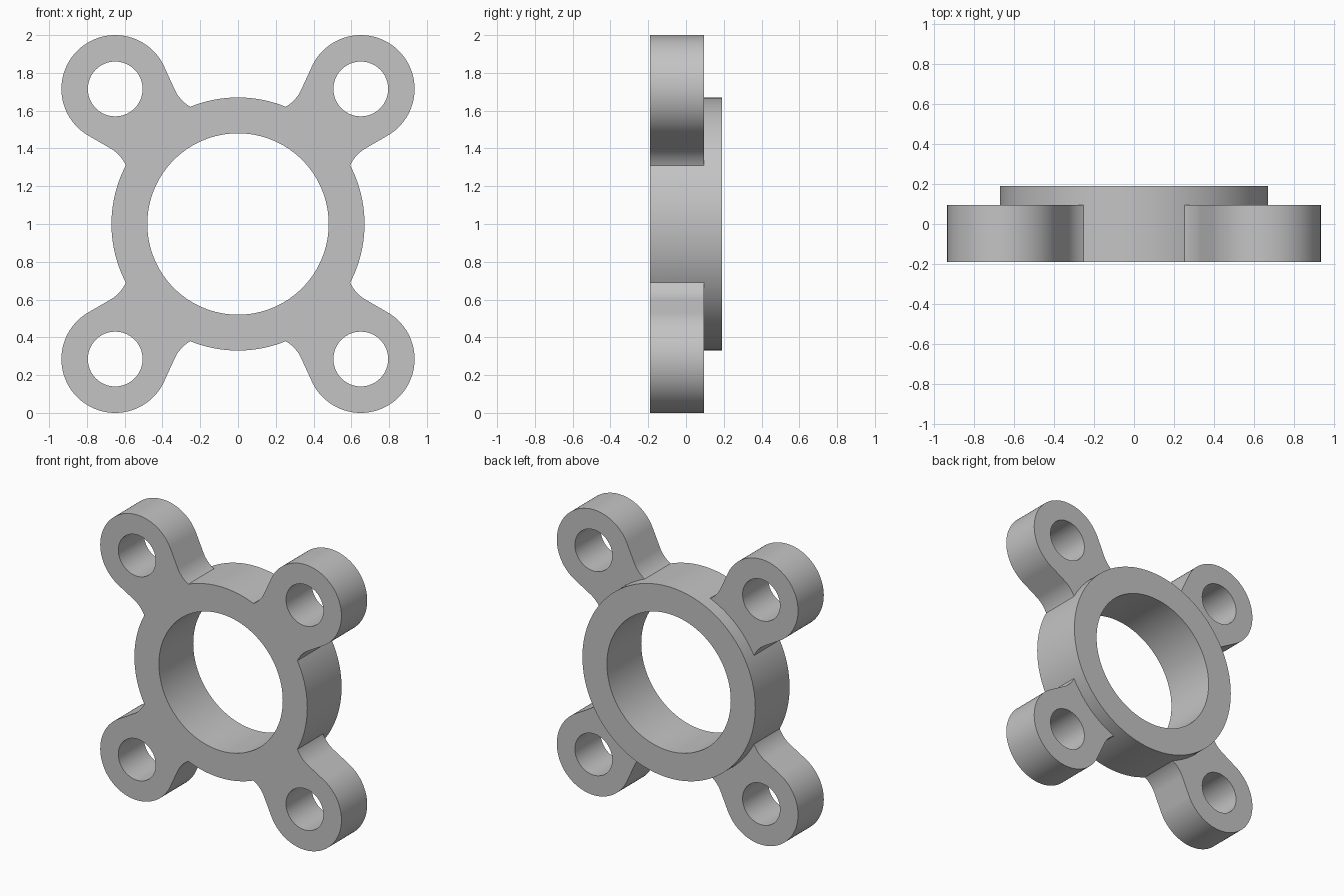
import bpy, bmesh
from math import sin, cos, pi, atan, atan2, hypot

cube = bpy.data.objects.get("Cube")
if cube:
    bpy.data.objects.remove(cube, do_unlink=True)

FRONT, BACK, LUG_BACK = -0.19, 0.19, 0.095
RING_R, BORE_R = 0.67, 0.48
LUG_R, HOLE_R = 0.285, 0.145
LUG_X, LUG_Z = 0.65, 0.715
CENTRE_Z = 1.0

grey = bpy.data.materials.new("grey metal")
grey.use_nodes = True
grey.diffuse_color = (0.55, 0.55, 0.55, 1)
grey.node_tree.nodes["Principled BSDF"].inputs["Base Color"].default_value = grey.diffuse_color


def arc(cx, cz, r, start, end, steps):
    return [(cx + r * cos(start + (end - start) * i / steps),
             cz + r * sin(start + (end - start) * i / steps)) for i in range(steps + 1)]


def circle(cx, cz, r, steps=96):
    return arc(cx, cz, r, 0, 2 * pi, steps)[:-1]


def make_prisms(name, outlines, y0, y1):
    """Extrude closed x-z outlines along y into one object."""
    bm = bmesh.new()
    for outline in outlines:
        face = bm.faces.new([bm.verts.new((x, y0, CENTRE_Z + z)) for x, z in outline])
        new = bmesh.ops.extrude_face_region(bm, geom=[face])["geom"]
        moved = [v for v in new if isinstance(v, bmesh.types.BMVert)]
        bmesh.ops.translate(bm, verts=moved, vec=(0, y1 - y0, 0))
    bmesh.ops.recalc_face_normals(bm, faces=bm.faces)
    mesh = bpy.data.meshes.new(name)
    bm.to_mesh(mesh)
    bm.free()
    mesh.materials.append(grey)
    obj = bpy.data.objects.new(name, mesh)
    bpy.context.collection.objects.link(obj)
    return obj


# Lug outline: rounded end, straight flanks and filleted neck, along its own axis
reach = hypot(LUG_X, LUG_Z)
slope = atan(0.3)
fillet_u, fillet_v, fillet_r = 0.69, 0.421, 0.2
neck = arc(fillet_u, fillet_v, fillet_r, -pi / 2 - 0.34, -pi / 2 + slope, 12)
half = [(0.57, 0.22)] + neck
tip = arc(reach, 0, LUG_R, pi / 2 + slope, -pi / 2 - slope, 64)
profile = half + tip + [(u, -v) for u, v in reversed(half)]


def place(points, sx, sz):
    a = atan2(sz * LUG_Z, sx * LUG_X)
    return [(u * cos(a) - v * sin(a), u * sin(a) + v * cos(a)) for u, v in points]


corners = [(sx, sz) for sx in (-1, 1) for sz in (-1, 1)]

# Central ring, corner lugs and the bores through them
body = make_prisms("ring_flange", [circle(0, 0, RING_R, 128)], FRONT, BACK)
lugs = make_prisms("corner_lugs", [place(profile, *c) for c in corners], FRONT, LUG_BACK)
bores = make_prisms("bore_cutters",
                    [circle(0, 0, BORE_R, 128)]
                    + [circle(sx * LUG_X, sz * LUG_Z, HOLE_R, 64) for sx, sz in corners],
                    FRONT - 0.1, BACK + 0.1)

bpy.ops.object.select_all(action="DESELECT")
body.select_set(True)
bpy.context.view_layer.objects.active = body
for tool, operation in ((lugs, "UNION"), (bores, "DIFFERENCE")):
    mod = body.modifiers.new(operation.title(), "BOOLEAN")
    mod.object, mod.operation, mod.solver = tool, operation, "EXACT"
    bpy.ops.object.modifier_apply(modifier=mod.name)
    bpy.data.objects.remove(tool, do_unlink=True)

bpy.ops.object.shade_smooth_by_angle(angle=pi / 6)
